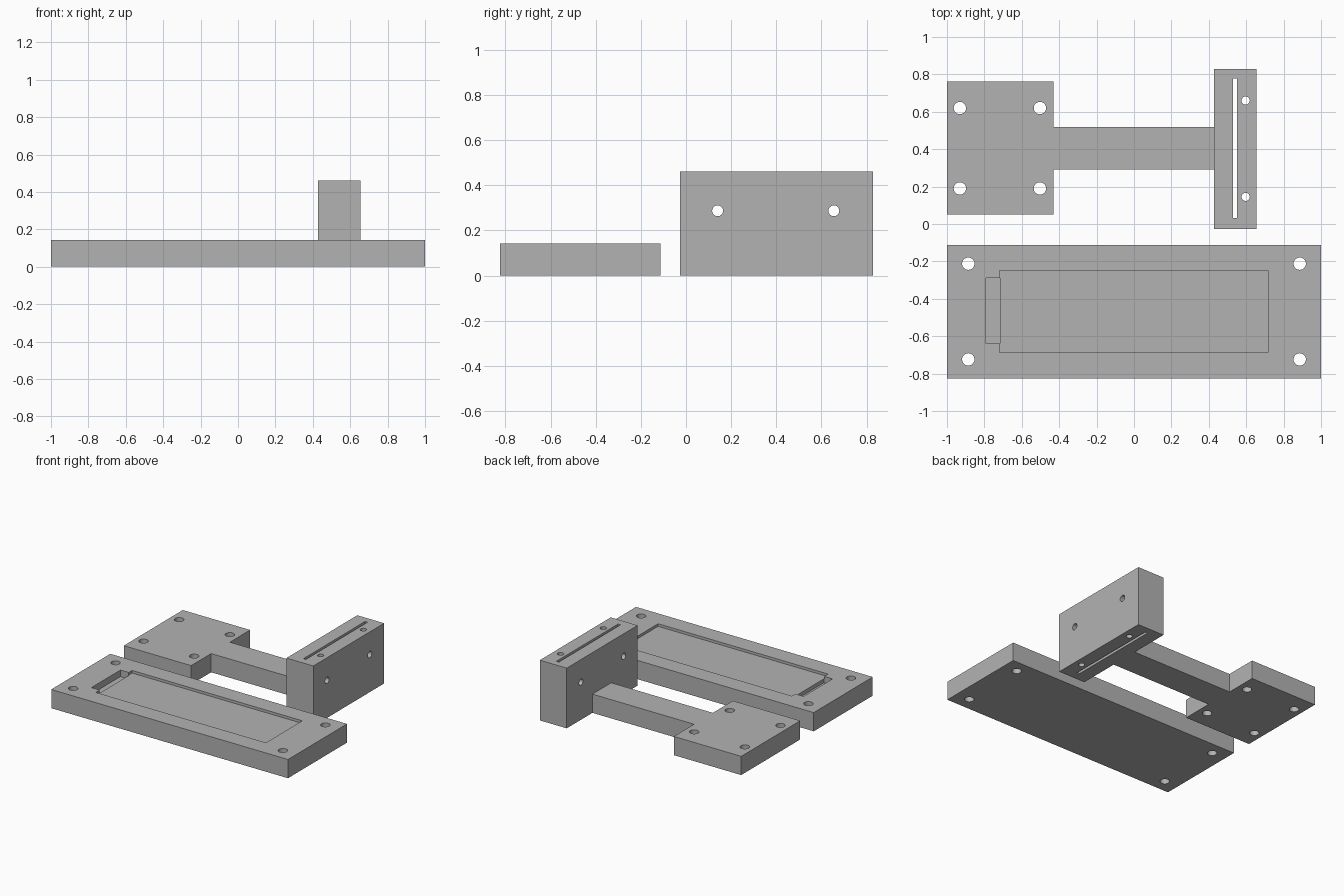
import bpy
import math

old = bpy.data.objects.get("Cube")
if old:
    bpy.data.objects.remove(old, do_unlink=True)

GREY = (0.45, 0.45, 0.45, 1.0)
mat = bpy.data.materials.new("plain grey")
mat.use_nodes = True
mat.diffuse_color = GREY
mat.node_tree.nodes["Principled BSDF"].inputs["Base Color"].default_value = GREY

THICK = 0.143    # plate thickness
HEIGHT = 0.46    # upright block height


def box(name, x0, x1, y0, y1, z0, z1):
    """Box between two corners."""
    bpy.ops.mesh.primitive_cube_add(
        size=1, location=((x0 + x1) / 2, (y0 + y1) / 2, (z0 + z1) / 2))
    ob = bpy.context.object
    ob.name = ob.data.name = name
    ob.scale = (x1 - x0, y1 - y0, z1 - z0)
    bpy.ops.object.transform_apply(location=False, rotation=False, scale=True)
    ob.data.materials.append(mat)
    return ob


def drill(location, radius, along_x=False):
    """Long cylinder used to cut a through hole."""
    bpy.ops.mesh.primitive_cylinder_add(
        vertices=32, radius=radius, depth=1.2, location=location,
        rotation=(0, math.pi / 2 if along_x else 0, 0))
    ob = bpy.context.object
    ob.name = "hole_cutter"
    ob.data.materials.append(mat)
    return ob


def combine(target, tools, operation):
    """Apply one boolean per tool, then discard the tools."""
    for tool in tools:
        tool.hide_render = True
        mod = target.modifiers.new(operation.lower(), 'BOOLEAN')
        mod.operation = operation
        mod.solver = 'EXACT'
        mod.object = tool
        bpy.context.view_layer.objects.active = target
        bpy.ops.object.modifier_apply(modifier=mod.name)
        bpy.data.objects.remove(tool, do_unlink=True)


def finish(ob):
    """Round holes shade smooth, corners stay sharp."""
    bpy.ops.object.select_all(action='DESELECT')
    ob.select_set(True)
    bpy.context.view_layer.objects.active = ob
    bpy.ops.object.shade_smooth_by_angle(angle=math.radians(30))


# Base plate with stepped pocket and four corner holes
base = box("base_plate", -1, 1, -0.825, -0.113, 0, THICK)
cuts = [
    box("pocket_cutter", -0.72, 0.717, -0.687, -0.249, THICK - 0.02, 0.3),
    box("notch_cutter", -0.79, -0.716, -0.64, -0.29, THICK - 0.05, 0.3),
]
cuts += [drill((x, y, 0), 0.033) for x in (-0.886, 0.886) for y in (-0.212, -0.724)]
combine(base, cuts, 'DIFFERENCE')
finish(base)

# Bracket: square flange, arm and upright block in one solid
bracket = box("mounting_bracket", -1, -0.431, 0.05, 0.762, 0, THICK)
arm = box("arm", -0.5, 0.48, 0.291, 0.518, 0, THICK)
upright = box("upright_block", 0.428, 0.655, -0.027, 0.828, 0, HEIGHT)
combine(bracket, [arm, upright], 'UNION')

# Flange holes, upright slot, and crossing holes in the upright
cuts = [drill((x, y, 0), 0.033) for x in (-0.931, -0.503) for y in (0.19, 0.62)]
cuts.append(box("slot_cutter", 0.53, 0.551, 0.033, 0.777, -0.2, 0.7))
for y in (0.145, 0.66):
    cuts.append(drill((0.597, y, 0.2), 0.022))
    cuts.append(drill((0.54, y - 0.005, 0.287), 0.024, along_x=True))
combine(bracket, cuts, 'DIFFERENCE')
finish(bracket)
